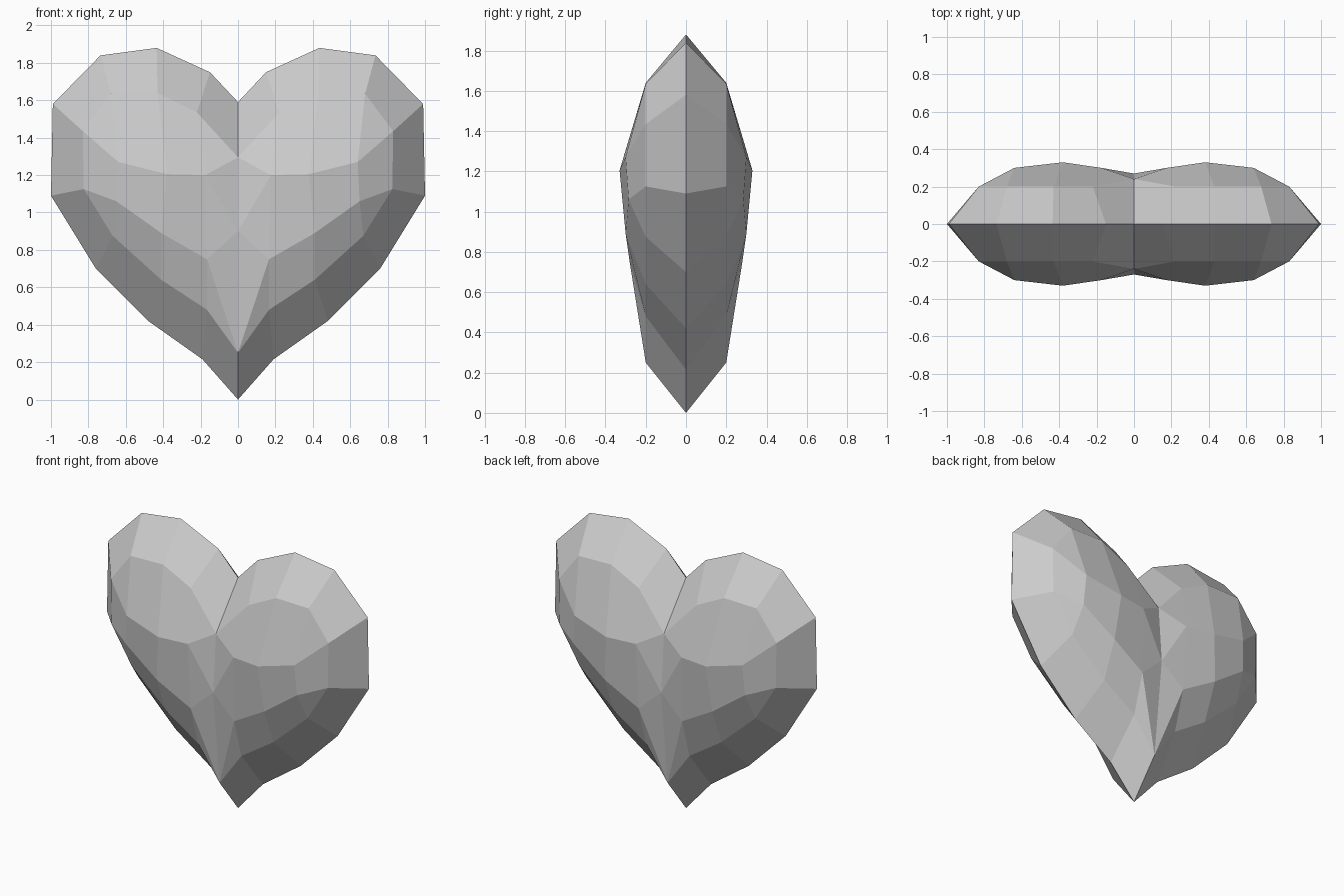
import bpy

# Half-lobe control rings as (x, y, z), bottom tip to top notch
rim = [(0, 0, 0), (.19, 0, .215), (.48, 0, .42), (.76, 0, .70), (1, 0, 1.09),
       (.99, 0, 1.58), (.735, 0, 1.84), (.435, 0, 1.88), (.15, 0, 1.75), (0, 0, 1.59)]
bevel = [(0, -.2, .25), (.166, -.2, .48), (.41, -.2, .64), (.67, -.2, .875),
         (.825, -.2, 1.125), (.83, -.2, 1.435), (.68, -.2, 1.635),
         (.43, -.2, 1.64), (.22, -.2, 1.535), (0, -.24, 1.295)]
crown = [(0, -.27, .90), (.166, -.28, .75), (.41, -.30, .89), (.65, -.285, 1.06),
         (.64, -.30, 1.27), (.38, -.33, 1.205), (.175, -.30, 1.20)]

# Rim to bevel strip
faces = [(i, i + 1, i + 11, i + 10) for i in range(9)]

# Bevel to crown, then the crown cap
O, A, B, C, D, E, F = range(20, 27)
faces += [(10, 11, A), (10, A, O), (11, 12, B, A), (12, 13, C, B), (13, 14, C),
          (14, 15, D, C), (15, 16, D), (16, 17, E, D), (17, 18, F, E),
          (18, 19, F), (19, O, F), (O, A, F), (A, B, E, F), (B, C, D, E)]

mesh = bpy.data.meshes.new("heart")
mesh.from_pydata(rim + bevel + crown, [], faces)
heart = bpy.data.objects.new("heart", mesh)
bpy.context.collection.objects.link(heart)

# Mirror left/right and front/back
mirror = heart.modifiers.new("mirror", 'MIRROR')
mirror.use_axis = (True, True, False)
mirror.merge_threshold = 0.001
